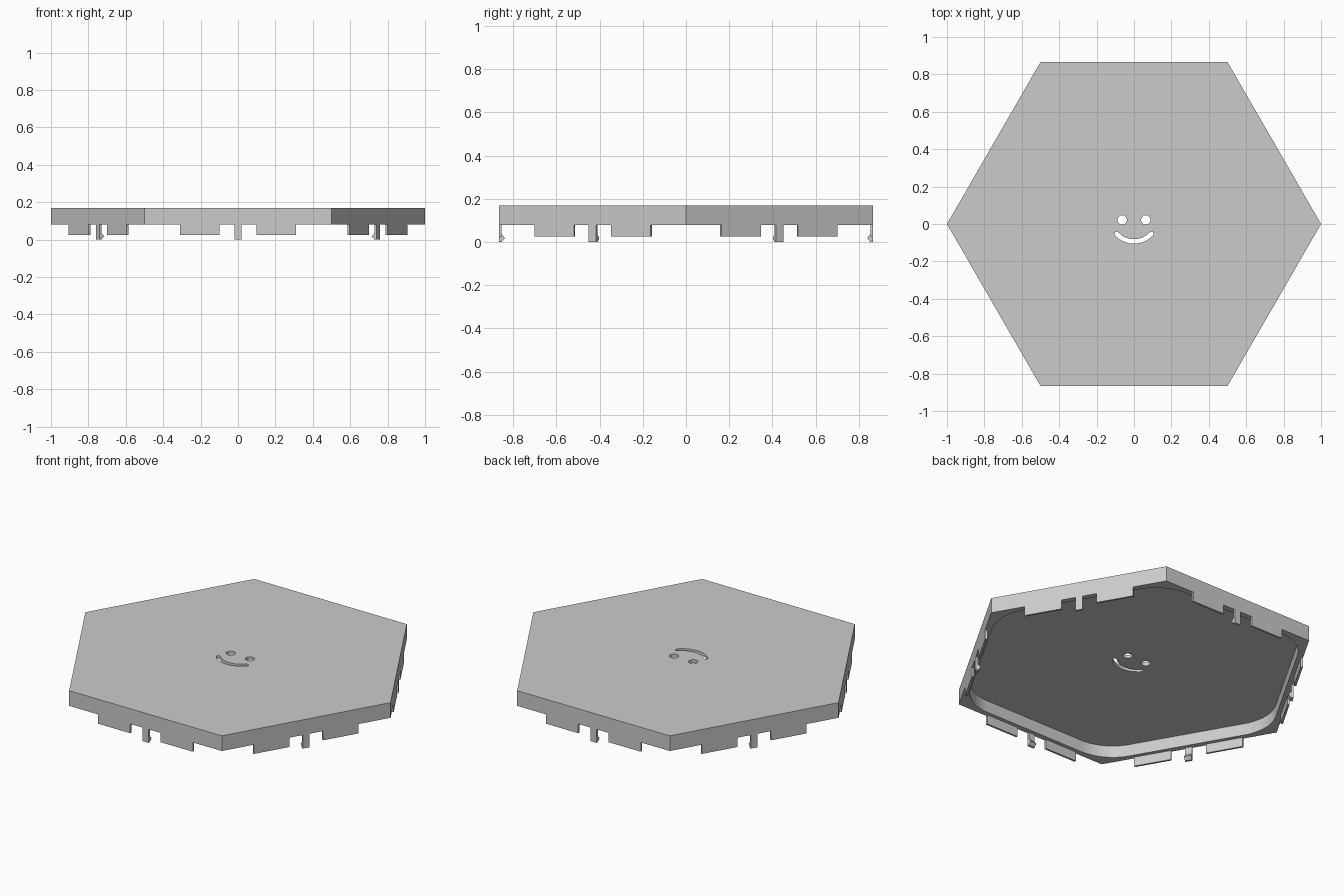
import bpy, bmesh
from math import sin, cos, tan, pi, radians, sqrt
from mathutils import Matrix, Vector

if "Cube" in bpy.data.objects:
    bpy.data.objects.remove(bpy.data.objects["Cube"], do_unlink=True)

grey = bpy.data.materials.new("plain_grey")
grey.use_nodes = True
grey.diffuse_color = (0.6, 0.6, 0.6, 1)
grey.node_tree.nodes["Principled BSDF"].inputs["Base Color"].default_value = grey.diffuse_color

TOP, RIM, APOTHEM = 0.17, 0.08, sqrt(3) / 2
TAB_BOTTOM, CEILING, THICK = 0.025, 0.15, 0.012


def sweep(name, outline, offset):
    """Solid made by pushing a closed 3D outline along an offset."""
    bm = bmesh.new()
    face = bm.faces.new([bm.verts.new(p) for p in outline])
    new = bmesh.ops.extrude_face_region(bm, geom=[face])["geom"]
    bmesh.ops.translate(bm, verts=[v for v in new if isinstance(v, bmesh.types.BMVert)],
                        vec=Vector(offset))
    bmesh.ops.recalc_face_normals(bm, faces=bm.faces)
    mesh = bpy.data.meshes.new(name)
    bm.to_mesh(mesh)
    bm.free()
    mesh.materials.append(grey)
    obj = bpy.data.objects.new(name, mesh)
    bpy.context.collection.objects.link(obj)
    return obj


def prism(name, outline, z0, z1):
    return sweep(name, [(x, y, z0) for x, y in outline], (0, 0, z1 - z0))


def arc(cx, cy, r, start, end, steps):
    angles = [radians(start + (end - start) * i / steps) for i in range(steps + 1)]
    return [(cx + r * cos(a), cy + r * sin(a)) for a in angles]


def rounded_hexagon(apothem, r):
    points = []
    d = (apothem - r) * 2 / sqrt(3)
    for k in range(6):
        a = 60 * k
        points += arc(d * cos(radians(a)), d * sin(radians(a)), r, a - 30, a + 30, 12)
    return points


def smile_outline(cy, r, half, spread):
    """Curved slot with round ends."""
    a, b = 270 - spread, 270 + spread
    ends = [(r * cos(radians(t)), cy + r * sin(radians(t))) for t in (a, b)]
    return (arc(0, cy, r + half, a, b, 24) + arc(*ends[1], half, b, b + 180, 8)[1:-1]
            + arc(0, cy, r - half, b, a, 24) + arc(*ends[0], half, a + 180, a + 360, 8)[1:-1])


# Hexagonal lid, hollowed from below and pierced by the face
lid = prism("lid", arc(0, 0, 1, 0, 300, 5), RIM, TOP)
cutters = [prism("recess_cutter", rounded_hexagon(0.832, 0.26), 0, CEILING),
           prism("smile_cutter", smile_outline(0.033, 0.126, 0.012, 47), 0.1, 0.3)]
for side in (-1, 1):
    eye = arc(side * 0.063, 0.022, 0.025, 0, 360, 32)[:-1]
    cutters.append(prism("eye_cutter", eye, 0.1, 0.3))

bpy.context.view_layer.objects.active = lid
for cutter in cutters:
    mod = lid.modifiers.new("cut", "BOOLEAN")
    mod.operation, mod.solver, mod.object = "DIFFERENCE", "EXACT", cutter
    bpy.ops.object.modifier_apply(modifier=mod.name)
for cutter in cutters:
    bpy.data.objects.remove(cutter, do_unlink=True)

bpy.ops.object.select_all(action="DESELECT")
lid.select_set(True)
bpy.ops.object.shade_smooth_by_angle(angle=radians(30))

# Two flat tabs and one hooked clip under each edge
inner = APOTHEM - THICK
tab_profile = [(APOTHEM, RIM), (APOTHEM, TAB_BOTTOM), (inner, TAB_BOTTOM), (inner, RIM)]
clip_profile = [(APOTHEM, RIM), (APOTHEM, 0), (inner, 0), (inner - 0.016, 0.018),
                (inner, 0.036), (inner, RIM)]
for k in range(6):
    turn = Matrix.Rotation(radians(60 * k), 4, "Z")
    for name, profile, start, width in (("left_tab", tab_profile, 0.1, 0.21),
                                        ("right_tab", tab_profile, -0.31, 0.21),
                                        ("clip", clip_profile, -0.02, 0.04)):
        part = sweep(f"{name}_{k + 1}", [(start, -d, z) for d, z in profile], (width, 0, 0))
        part.data.transform(turn)
